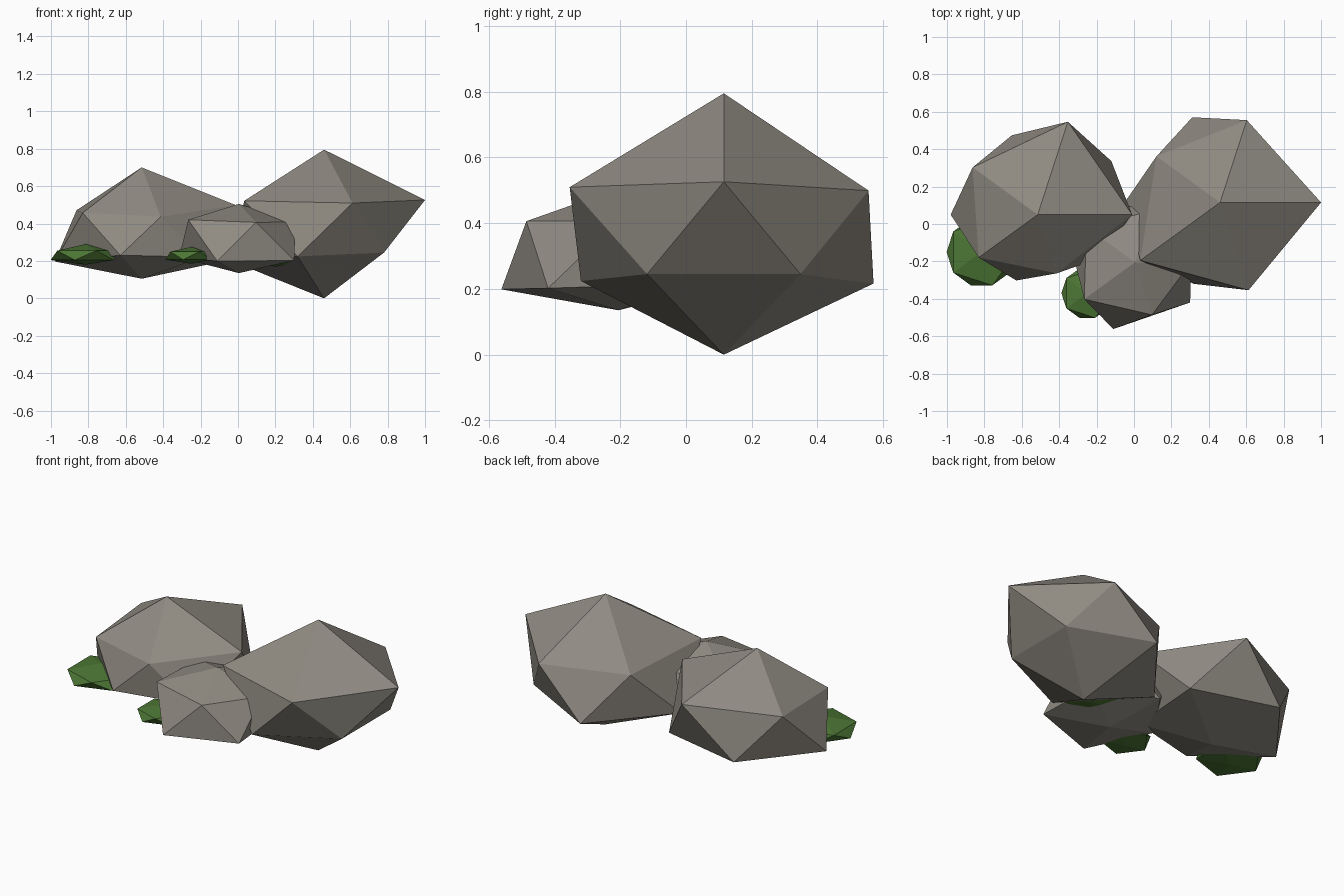
import bpy, bmesh, math

if "Cube" in bpy.data.objects:
    bpy.data.objects.remove(bpy.data.objects["Cube"])


def material(name, rgb):
    m = bpy.data.materials.new(name)
    m.diffuse_color = (*rgb, 1.0)
    m.use_nodes = True
    m.node_tree.nodes["Principled BSDF"].inputs["Base Color"].default_value = m.diffuse_color
    return m


STONE = material("warm grey stone", (0.275, 0.255, 0.222))
MOSS = material("moss green", (0.072, 0.18, 0.035))


def boulder(name, mat, centre, top, bottom, upper, lower, base, slope):
    """Uneven icosahedron: two poles and two staggered rings of five radii.
    Ring heights follow the radii: base[0] + slope*r and base[1] - slope*r."""
    cx, cy = centre
    bm = bmesh.new()
    t = bm.verts.new((cx, cy, top))
    b = bm.verts.new((cx, cy, bottom))
    rings = []
    for radii, start, z0, s in ((upper, 0, base[0], slope), (lower, 36, base[1], -slope)):
        ring = []
        for i, r in enumerate(radii):
            a = math.radians(start + 72 * i)
            ring.append(bm.verts.new((cx + r * math.cos(a), cy + r * math.sin(a), z0 + s * r)))
        rings.append(ring)
    up, lo = rings
    for i in range(5):
        j = (i + 1) % 5
        bm.faces.new((t, up[i], up[j]))
        bm.faces.new((up[i], lo[i], up[j]))
        bm.faces.new((lo[i], lo[j], up[j]))
        bm.faces.new((b, lo[j], lo[i]))
    bmesh.ops.recalc_face_normals(bm, faces=bm.faces[:])
    mesh = bpy.data.meshes.new(name)
    bm.to_mesh(mesh)
    bm.free()
    mesh.materials.append(mat)
    obj = bpy.data.objects.new(name, mesh)
    bpy.context.collection.objects.link(obj)
    return obj


# Three rocks
boulder("large_rock", STONE, (0.46, 0.115), 0.795, 0.0,
        (0.54, 0.463, 0.42, 0.527, 0.493),
        (0.397, 0.479, 0.51, 0.457, 0.397), (0.337, 0.384), 0.35)
boulder("medium_rock", STONE, (-0.515, 0.05), 0.70, 0.105,
        (0.505, 0.522, 0.43, 0.39, 0.33),
        (0.487, 0.446, 0.465, 0.37, 0.40), (0.321, 0.36), 0.35)
boulder("small_rock", STONE, (0.005, -0.205), 0.505, 0.135,
        (0.30, 0.29, 0.32, 0.335, 0.295),
        (0.33, 0.33, 0.32, 0.375, 0.365), (0.303, 0.33), 0.35)

# Flattened moss clumps tucked against the rocks
for name, centre, r, top, bottom, base in (
        ("left_moss", (-0.815, -0.15), 0.187, 0.29, 0.18, (0.229, 0.231)),
        ("front_moss", (-0.25, -0.37), 0.138, 0.275, 0.185, (0.23, 0.226)),
        ("under_moss", (0.20, -0.10), 0.20, 0.29, 0.17, (0.229, 0.231))):
    boulder(name, MOSS, centre, top, bottom, (r,) * 5, (r,) * 5, base, 0.14)
